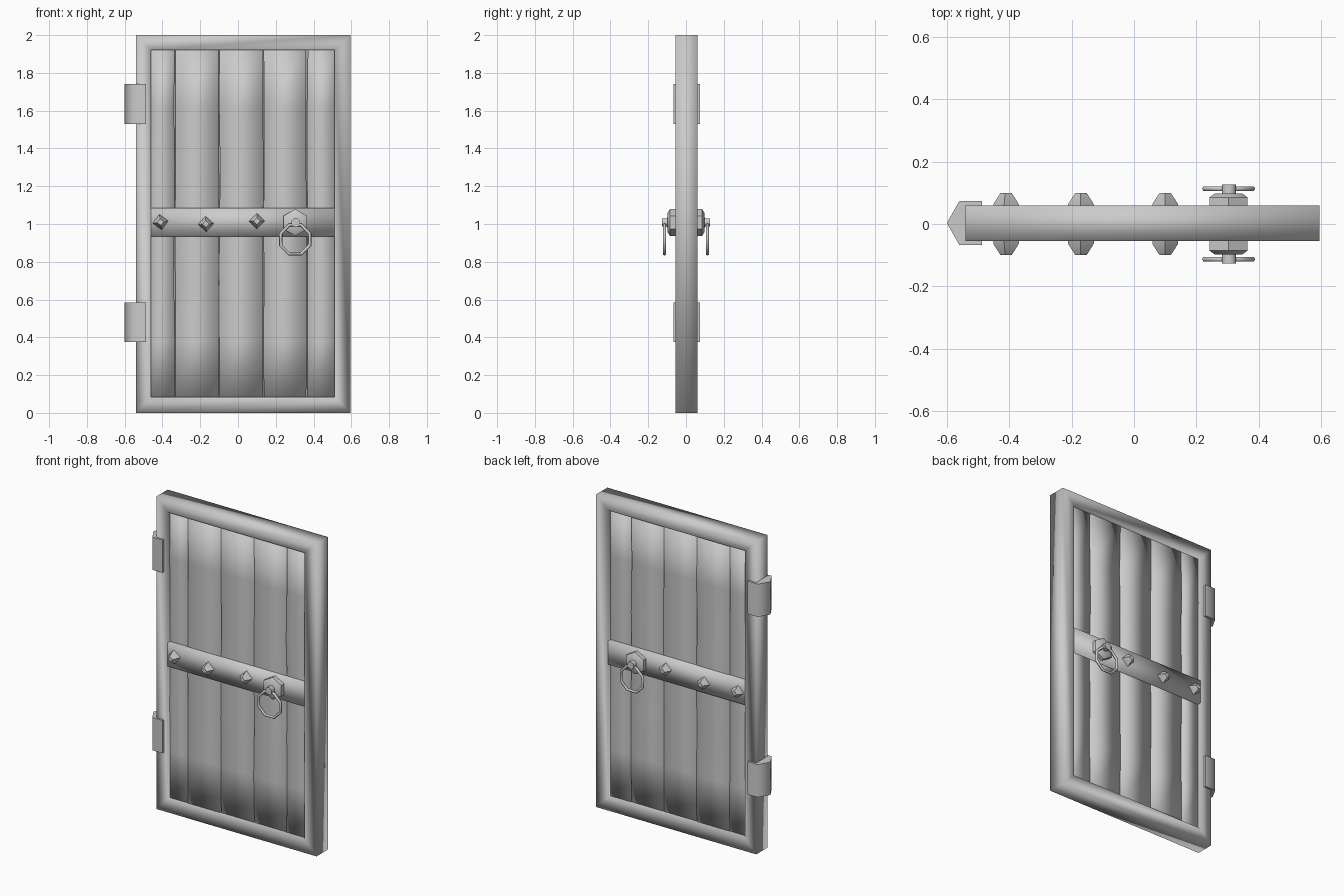
import bpy, bmesh, math, random
from mathutils import Matrix, Vector

random.seed(4)
cube = bpy.data.objects.get("Cube")
if cube:
    bpy.data.objects.remove(cube, do_unlink=True)

grey = bpy.data.materials.new("plain grey")
grey.use_nodes = True
COLOUR = (0.6, 0.6, 0.6, 1)
grey.diffuse_color = COLOUR
bsdf = grey.node_tree.nodes["Principled BSDF"]
bsdf.inputs["Base Color"].default_value = COLOUR
bsdf.inputs["Roughness"].default_value = 0.8


def finish(name, bm, angle=None):
    """Turn a bmesh into a smooth object; angle keeps sharper edges."""
    bmesh.ops.recalc_face_normals(bm, faces=bm.faces)
    for f in bm.faces:
        f.smooth = True
    if angle:
        for e in bm.edges:
            if len(e.link_faces) == 2 and e.calc_face_angle() > math.radians(angle):
                e.smooth = False
    mesh = bpy.data.meshes.new(name)
    bm.to_mesh(mesh)
    bm.free()
    mesh.materials.append(grey)
    ob = bpy.data.objects.new(name, mesh)
    bpy.context.collection.objects.link(ob)
    return ob


def loft(bm, rings, closed=False):
    """Join rings of points with quads, capping the ends if not closed."""
    rows = [[bm.verts.new(p) for p in r] for r in rings]
    n = len(rows[0])
    pairs = list(zip(rows, rows[1:])) + ([(rows[-1], rows[0])] if closed else [])
    for a, b in pairs:
        for i in range(n):
            j = (i + 1) % n
            bm.faces.new((a[i], a[j], b[j], b[i]))
    if not closed:
        bm.faces.new(rows[0])
        bm.faces.new(rows[-1])


def polygon(x, y, z, r, sides, turn=0):
    """Regular polygon facing along y."""
    steps = [turn + math.tau * i / sides for i in range(sides)]
    return [(x + r * math.cos(a), y, z + r * math.sin(a)) for a in steps]


# Frame: four mitred bars with soft normals
def rect(x0, x1, z0, z1, y):
    return [(x0, y, z0), (x1, y, z0), (x1, y, z1), (x0, y, z1)]


FRONT, BACK = -0.055, 0.06
outer, inner = (-0.54, 0.595, 0, 2), (-0.46, 0.51, 0.085, 1.92)
bm = bmesh.new()
loft(bm, [rect(*outer, FRONT), rect(*inner, FRONT),
          rect(*inner, BACK), rect(*outer, BACK)], closed=True)
finish("door_frame", bm)

# Planks: slightly uneven boards side by side
seams = [-0.47, -0.335, -0.1, 0.135, 0.365, 0.52]
for n, (x0, x1) in enumerate(zip(seams, seams[1:])):
    bm = bmesh.new()
    rings = []
    for i in range(7):
        z = 0.07 + 1.86 * i / 6
        a, b = (x + random.uniform(-0.001, 0.005) * s for x, s in ((x0, 1), (x1, -1)))
        d = 0.032 + random.uniform(-0.003, 0.003)
        rings.append([(a, -d, z), (b, -d, z), (b, d + 0.004, z), (a, d + 0.004, z)])
    loft(bm, rings)
    finish(f"plank_{n + 1}", bm)

# Core board closing the seams
bm = bmesh.new()
loft(bm, [rect(*inner, -0.015), rect(*inner, 0.02)])
finish("core_board", bm, 30)

# Cross band on both faces
bm = bmesh.new()
loft(bm, [rect(-0.46, 0.51, 0.935, 1.085, FRONT), rect(-0.46, 0.51, 0.935, 1.085, BACK)])
finish("cross_band", bm)

# Hinges wrapped round the right edge of the frame
hinge_outline = [(-0.6, 0.003), (-0.56, 0.073), (-0.487, 0.073),
                 (-0.487, -0.067), (-0.56, -0.067)]
for name, z in (("lower_hinge", 0.375), ("upper_hinge", 1.53)):
    bm = bmesh.new()
    loft(bm, [[(x, y, z + h) for x, y in hinge_outline] for h in (0, 0.21)])
    finish(name, bm, 80)

# Studs, ring plates, knobs and pull rings on each face
for side, s in (("front", -1), ("back", 1)):
    for n, (x, z, turn) in enumerate(((-0.41, 1.01, 0.15), (-0.17, 1.0, 0.05), (0.1, 1.015, 0))):
        bm = bmesh.new()
        loft(bm, [polygon(x, s * y, z, r, 4, turn)
                  for y, r in ((0.04, 0.042), (0.064, 0.041), (0.1, 0.018))])
        finish(f"{side}_stud_{n + 1}", bm, 60)

    bm = bmesh.new()
    loft(bm, [polygon(0.303, s * y, 1.008, r, 6, math.pi / 6)
              for y, r in ((0.04, 0.071), (0.085, 0.071), (0.097, 0.052))])
    finish(f"{side}_ring_plate", bm, 50)

    bm = bmesh.new()
    loft(bm, [polygon(0.305, s * y, 1.008, 0.024, 8, math.pi / 8) for y in (0.08, 0.126)])
    finish(f"{side}_knob", bm, 50)

    bm = bmesh.new()
    rings = []
    for i in range(8):
        a = math.tau * (i + 0.5) / 8
        out = Vector((math.cos(a), 0, math.sin(a)))
        mid = Vector((0.303, s * 0.113, 0.918)) + out * 0.083
        rings.append([mid + 0.009 * (out * math.cos(t) + Vector((0, math.sin(t), 0)))
                      for t in (math.tau * k / 6 for k in range(6))])
    loft(bm, rings, closed=True)
    finish(f"{side}_pull_ring", bm)
